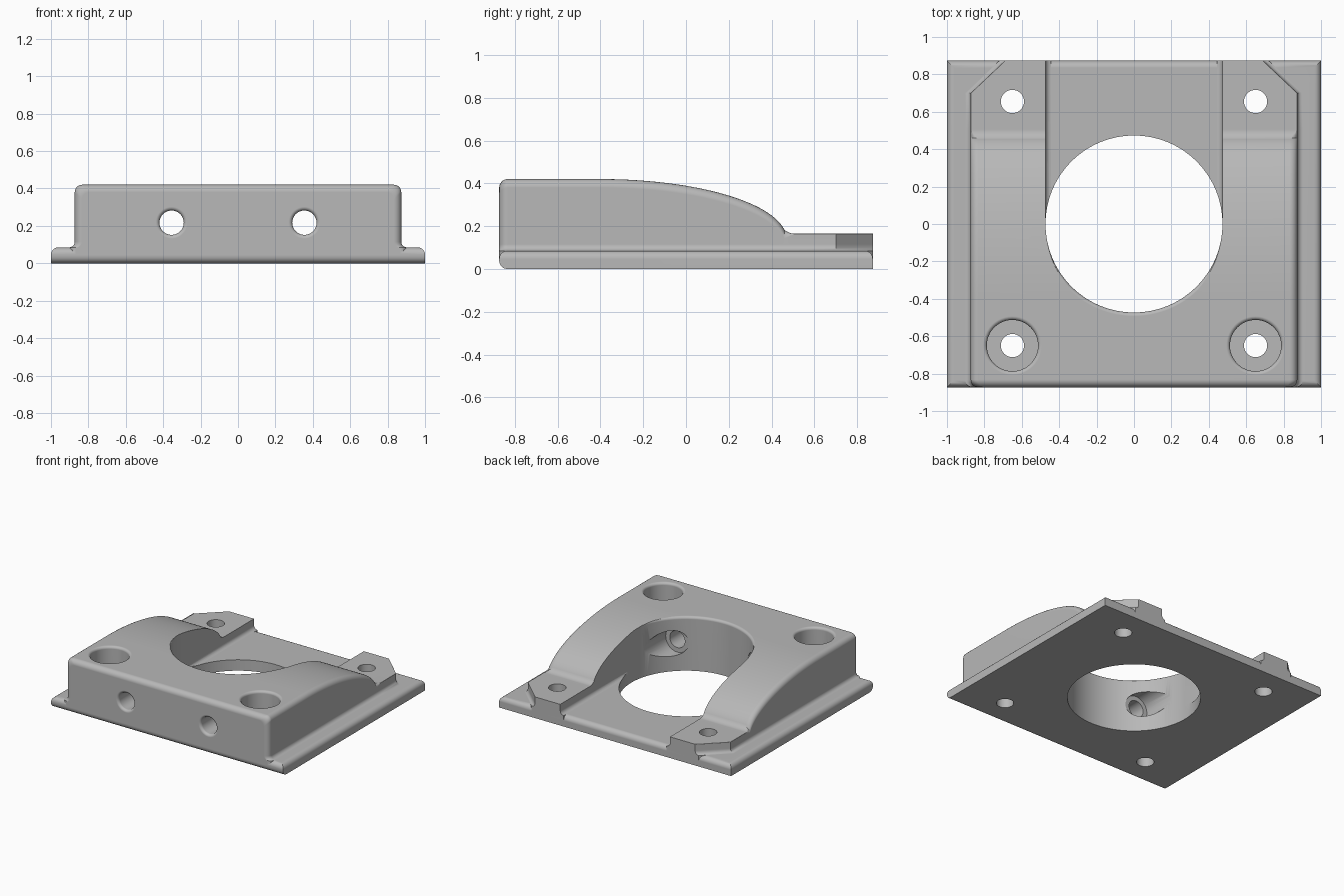
import bpy, bmesh
from math import sin, cos, pi, sqrt
from mathutils import Matrix

cube = bpy.data.objects.get("Cube")
if cube:
    bpy.data.objects.remove(cube)

HALF_Y, FLANGE_Z, EAR_Z, BORE, R = 0.873, 0.085, 0.165, 0.473, 0.04

grey = bpy.data.materials.new("plain grey")
grey.use_nodes = True
colour = (0.48, 0.48, 0.48, 1)
grey.diffuse_color = colour
grey.node_tree.nodes["Principled BSDF"].inputs["Base Color"].default_value = colour


def make_object(name, bm):
    bmesh.ops.recalc_face_normals(bm, faces=bm.faces)
    mesh = bpy.data.meshes.new(name)
    bm.to_mesh(mesh)
    bm.free()
    mesh.materials.append(grey)
    ob = bpy.data.objects.new(name, mesh)
    bpy.context.collection.objects.link(ob)
    return ob


def loft(name, rings):
    """Skin a series of equal-length closed rings and cap both ends."""
    bm = bmesh.new()
    rows = [[bm.verts.new(p) for p in ring] for ring in rings]
    for a, b in zip(rows, rows[1:]):
        for i in range(len(a)):
            j = (i + 1) % len(a)
            bm.faces.new((a[i], a[j], b[j], b[i]))
    bm.faces.new(rows[0])
    bm.faces.new(rows[-1])
    return make_object(name, bm)


def turned(name, profile, x, y, z=0, along_y=False, n=48):
    """Round cutter from (radius, height) pairs."""
    rings = [[(r * cos(2 * pi * i / n), r * sin(2 * pi * i / n), h) for i in range(n)]
             for r, h in profile]
    ob = loft(name, rings)
    if along_y:
        ob.data.transform(Matrix.Rotation(-pi / 2, 4, 'X'))
    ob.data.transform(Matrix.Translation((x, y, z)))
    return ob


def flare(radius, top, size):
    """Cutter profile whose mouth opens in a rounded lip."""
    return [(radius + size * (1 - cos(t * pi / 8)), top - size + size * sin(t * pi / 8))
            for t in range(5)] + [(radius + size, top + 0.1)]


def combine(target, other, operation):
    mod = target.modifiers.new("join", 'BOOLEAN')
    mod.operation, mod.solver, mod.object = operation, 'EXACT', other
    bpy.context.view_layer.objects.active = target
    bpy.ops.object.modifier_apply(modifier=mod.name)
    bpy.data.objects.remove(other)


# Raised body: cross-sections swept from front to back
def section(y, w, h, r, fillet=0.03, n=5):
    half = [(w + fillet, 0.045)]
    for i in range(n + 1):
        a = i / n * pi / 2
        half.append((w + fillet * (1 - sin(a)), FLANGE_Z + fillet * (1 - cos(a))))
    for i in range(n + 1):
        a = i / n * pi / 2
        half.append((w - r + r * cos(a), h - r + r * sin(a)))
    return [(x, y, z) for x, z in half] + [(-x, y, z) for x, z in reversed(half)]


SIDE = 0.873
stations = []
for i in range(7):                       # rounded front edge
    a = i / 6 * pi / 2
    inset = R * (1 - sin(a))
    stations.append((-HALF_Y + R * (1 - cos(a)), SIDE - inset, 0.42 - inset, R))
for i in range(29):                      # elliptical slope
    a = i / 28 * 1.42
    stations.append((-0.4 + 0.87 * sin(a), SIDE, 0.14 + 0.28 * cos(a), R))
for y, h, r in ((0.475, 0.173, 0.025), (0.488, 0.167, 0.012), (0.505, EAR_Z, 0.003)):
    stations.append((y, SIDE, h, r))
for y, w in ((0.70, SIDE), (HALF_Y, 0.69)):   # ears with clipped corners
    stations.append((y, w, EAR_Z, 0.003))
body = loft("raised_body", [section(*s) for s in stations])

# Open channel behind the bore, with filleted lower corners
f = 0.03
side = [(BORE - f, 0), (BORE - f, FLANGE_Z)]
side += [(BORE - f + f * sin(a), FLANGE_Z + f * (1 - cos(a))) for a in (pi / 8 * k for k in range(1, 5))]
side.append((BORE, 1))
outline = side + [(-x, z) for x, z in reversed(side)]
combine(body, loft("channel_cutter", [[(x, y, z) for x, z in outline] for y in (0, 1)]), 'DIFFERENCE')

# Flange plate with rounded long edges
bm = bmesh.new()
bmesh.ops.create_cube(bm, size=1, matrix=Matrix.Translation((0, 0, FLANGE_Z / 2))
                      @ Matrix.Diagonal((2, 2 * HALF_Y, FLANGE_Z, 1)))
edges = []
for e in bm.edges:
    mid = (e.verts[0].co + e.verts[1].co) / 2
    if mid.z > 0.08 or (mid.z < 0.01 and mid.y < -0.8):
        edges.append(e)
bmesh.ops.bevel(bm, geom=edges, offset=0.038, segments=5, profile=0.5, affect='EDGES')
mount = make_object("mounting_bracket", bm)
combine(mount, body, 'UNION')

# Central bore
combine(mount, turned("bore_cutter", [(BORE, -0.1)] + flare(BORE, 0.42, 0.02), 0, 0, n=128), 'DIFFERENCE')

for s in (-1, 1):
    # Vertical screw holes, counterbored at the front
    for y in (-0.65, 0.655):
        combine(mount, turned("screw_cutter", [(0.062, -0.1), (0.062, 1)], s * 0.65, y), 'DIFFERENCE')
    combine(mount, turned("counterbore_cutter", [(0.137, EAR_Z)] + flare(0.137, 0.42, 0.02),
                          s * 0.65, -0.65), 'DIFFERENCE')
    # Horizontal holes from the front face into the bore, with inner head recess
    lip = [(r, -h) for r, h in reversed(flare(0.065, HALF_Y, 0.02))]
    combine(mount, turned("front_hole_cutter", lip + [(0.065, -0.2)],
                          s * 0.355, 0, 0.217, True), 'DIFFERENCE')
    combine(mount, turned("recess_cutter", [(0.1, -0.4), (0.1, -0.03)],
                          s * 0.355, 0, 0.217, True), 'DIFFERENCE')

bpy.ops.object.select_all(action='DESELECT')
mount.select_set(True)
bpy.context.view_layer.objects.active = mount
bpy.ops.object.shade_smooth_by_angle(angle=0.6)
weighted = mount.modifiers.new("even shading", 'WEIGHTED_NORMAL')
weighted.keep_sharp = True
